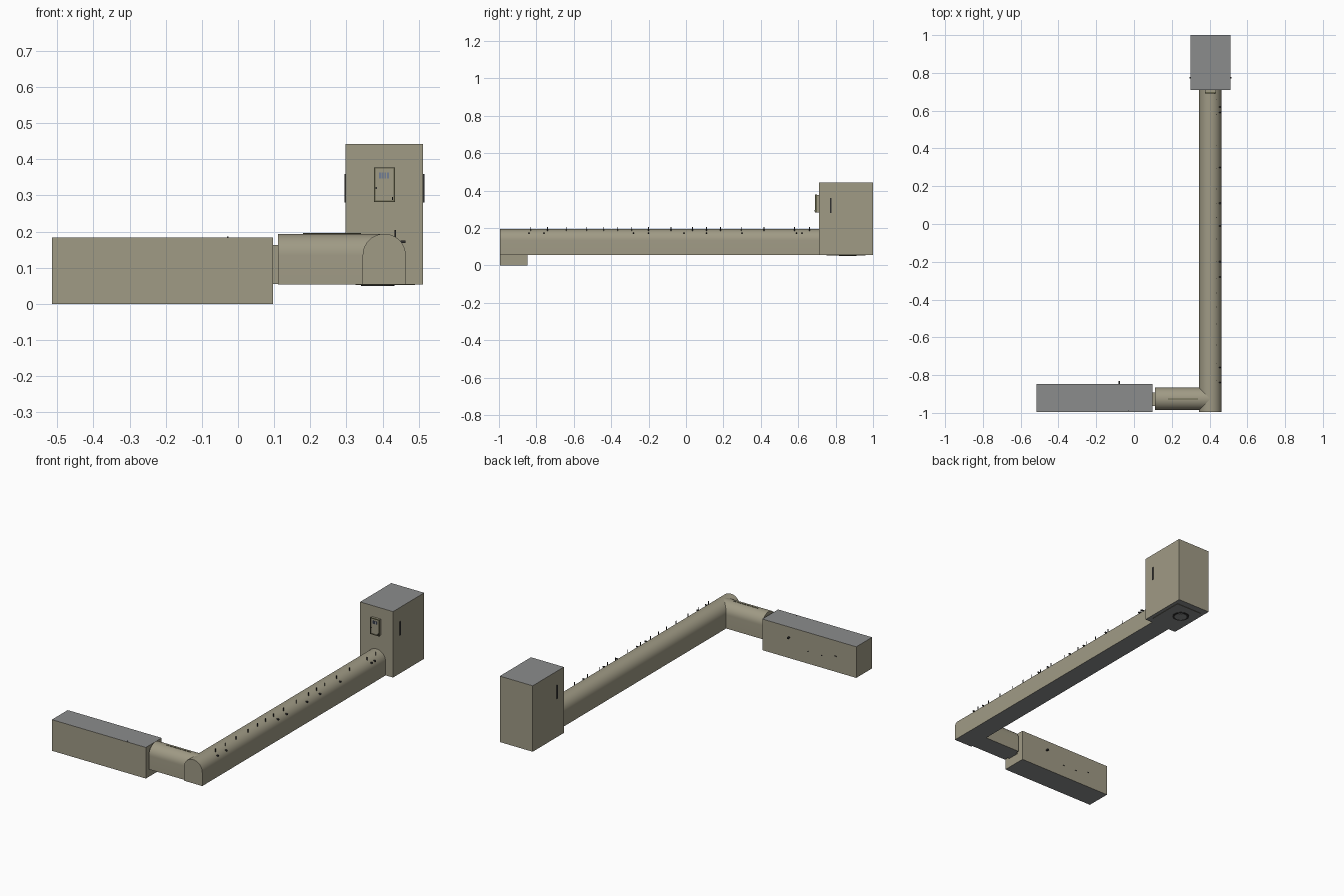
import bpy, bmesh, math

if "Cube" in bpy.data.objects:
    bpy.data.objects.remove(bpy.data.objects["Cube"])


def mat(name, col):
    m = bpy.data.materials.new(name)
    m.diffuse_color = (*col, 1)
    m.use_nodes = True
    m.node_tree.nodes["Principled BSDF"].inputs["Base Color"].default_value = m.diffuse_color
    return m


WALL = mat("khaki_wall", (0.35, 0.325, 0.235))
GREY = mat("concrete_grey", (0.26, 0.265, 0.265))
OLIVE = mat("dark_olive", (0.13, 0.125, 0.07))
DARK = mat("near_black", (0.03, 0.03, 0.03))
BLUE = mat("slate_blue", (0.17, 0.21, 0.30))


def finish(name, bm, mats, flat_mat=None):
    """Write the bmesh to an object; optionally grey the up/down faces."""
    bmesh.ops.recalc_face_normals(bm, faces=bm.faces)
    if flat_mat == "both":
        for f in bm.faces:
            f.material_index = 1 if abs(f.normal.z) > 0.9 else 0
    elif flat_mat == "below":
        for f in bm.faces:
            f.material_index = 1 if f.normal.z < -0.9 else 0
    me = bpy.data.meshes.new(name)
    bm.to_mesh(me)
    bm.free()
    for m in mats:
        me.materials.append(m)
    ob = bpy.data.objects.new(name, me)
    bpy.context.collection.objects.link(ob)
    return ob


def box(name, lo, hi, mats, flat_mat=None):
    bm = bmesh.new()
    bmesh.ops.create_cube(bm, size=1)
    for v in bm.verts:
        v.co = [lo[i] + (v.co[i] + 0.5) * (hi[i] - lo[i]) for i in range(3)]
    return finish(name, bm, mats, flat_mat)


def tunnel(name, axis, centre, start, end, half=0.0595, z0=0.054, top=0.194, n=20):
    """Arched corridor: straight walls with a half-round roof."""
    spring = top - half
    prof = [(-half, z0), (half, z0)]
    prof += [(half * math.cos(math.pi * i / n), spring + half * math.sin(math.pi * i / n))
             for i in range(n + 1)]
    bm = bmesh.new()
    place = (lambda s, p: (centre + p[0], s, p[1])) if axis == "y" else \
            (lambda s, p: (s, centre + p[0], p[1]))
    face = bm.faces.new([bm.verts.new(place(start, p)) for p in prof])
    ext = bmesh.ops.extrude_face_region(bm, geom=[face])
    # keep both end caps
    moved = [g for g in ext["geom"] if isinstance(g, bmesh.types.BMVert)]
    d = end - start
    bmesh.ops.translate(bm, verts=moved, vec=(0, d, 0) if axis == "y" else (d, 0, 0))
    if not any(abs(f.calc_center_median()[1 if axis == "y" else 0] - start) < 1e-5
               for f in bm.faces):
        bm.faces.new([v for v in bm.verts if v not in moved])
    ob = finish(name, bm, [WALL, GREY], "below")
    bpy.context.view_layer.objects.active = ob
    ob.select_set(True)
    bpy.ops.object.shade_smooth_by_angle(angle=math.radians(30))
    ob.select_set(False)
    return ob


# Main rooms and corridors
box("entry_room", (-0.515, -0.995, 0), (0.097, -0.848, 0.183), [WALL, GREY], "both")
box("tower_room", (0.298, 0.71, 0.054), (0.512, 1.0, 0.442), [WALL, GREY], "both")
box("door_neck", (0.09, -0.963, 0.055), (0.12, -0.893, 0.163), [WALL, GREY], "below")
tunnel("long_corridor", "y", 0.4045, -0.995, 0.715)
tunnel("short_corridor", "x", -0.926, 0.11, 0.40)

# Control cabinet on the tower front
box("cabinet", (0.377, 0.694, 0.283), (0.433, 0.712, 0.377), [WALL])
for i, (x0, x1, z0, z1) in enumerate([(0.376, 0.380, 0.282, 0.378), (0.430, 0.434, 0.282, 0.378),
                                      (0.380, 0.430, 0.282, 0.286), (0.380, 0.430, 0.374, 0.378)]):
    box(f"cabinet_frame_{i}", (x0, 0.691, z0), (x1, 0.70, z1), [OLIVE])
for i in range(4):
    x = 0.390 + 0.0075 * i
    box(f"cabinet_vent_{i}", (x, 0.692, 0.347), (x + 0.005, 0.70, 0.364), [BLUE])
box("cabinet_handle", (0.426, 0.688, 0.287), (0.429, 0.70, 0.296), [DARK])
box("cabinet_lock", (0.381, 0.690, 0.318), (0.384, 0.70, 0.323), [DARK])

# Slim strips on both tower sides
for side, x in (("left", 0.297), ("right", 0.513)):
    box(f"tower_strip_{side}", (x - 0.0025, 0.770, 0.28), (x + 0.0025, 0.778, 0.36), [DARK])

# Hatch plate and round drain under the tower
box("floor_hatch", (0.325, 0.75, 0.052), (0.49, 0.96, 0.056), [OLIVE, GREY], "below")
for name, r, z0, m in (("drain_rim", 0.046, 0.050, DARK), ("drain_cover", 0.034, 0.049, GREY)):
    bm = bmesh.new()
    bmesh.ops.create_cone(bm, cap_ends=True, segments=24, radius1=r, radius2=r, depth=0.004)
    bmesh.ops.translate(bm, verts=bm.verts, vec=(0.387, 0.865, z0 + 0.002))
    finish(name, bm, [m])

# Lamp stubs poking through the long corridor roof and outer wall
roof_y = [-0.83, -0.74, -0.64, -0.53, -0.44, -0.365, -0.29, -0.20, -0.08,
          0.035, 0.11, 0.185, 0.295, 0.417, 0.58, 0.66]
for i, y in enumerate(roof_y):
    box(f"roof_stub_{i}", (0.4335, y - 0.002, 0.18), (0.4365, y + 0.002, 0.204), [DARK])
for i, y in enumerate([-0.84, -0.76, -0.28, -0.20, -0.01, 0.11, 0.30, 0.59, 0.62]):
    box(f"wall_stub_{i}", (0.45, y - 0.003, 0.168), (0.463, y + 0.003, 0.175), [DARK])

# Small fittings on the entry room and the short corridor
box("room_stub", (-0.082, -0.85, 0.118), (-0.074, -0.832, 0.126), [DARK])
for i, (x, z) in enumerate([(-0.38, 0.09), (-0.29, 0.07), (-0.20, 0.07)]):
    box(f"room_fitting_{i}", (x - 0.005, -0.85, z), (x + 0.005, -0.846, z + 0.004), [DARK])
box("roof_bolt", (-0.03, -0.99, 0.18), (-0.026, -0.986, 0.186), [DARK])
box("corridor_seam", (0.18, -0.928, 0.19), (0.34, -0.924, 0.1955), [OLIVE])
